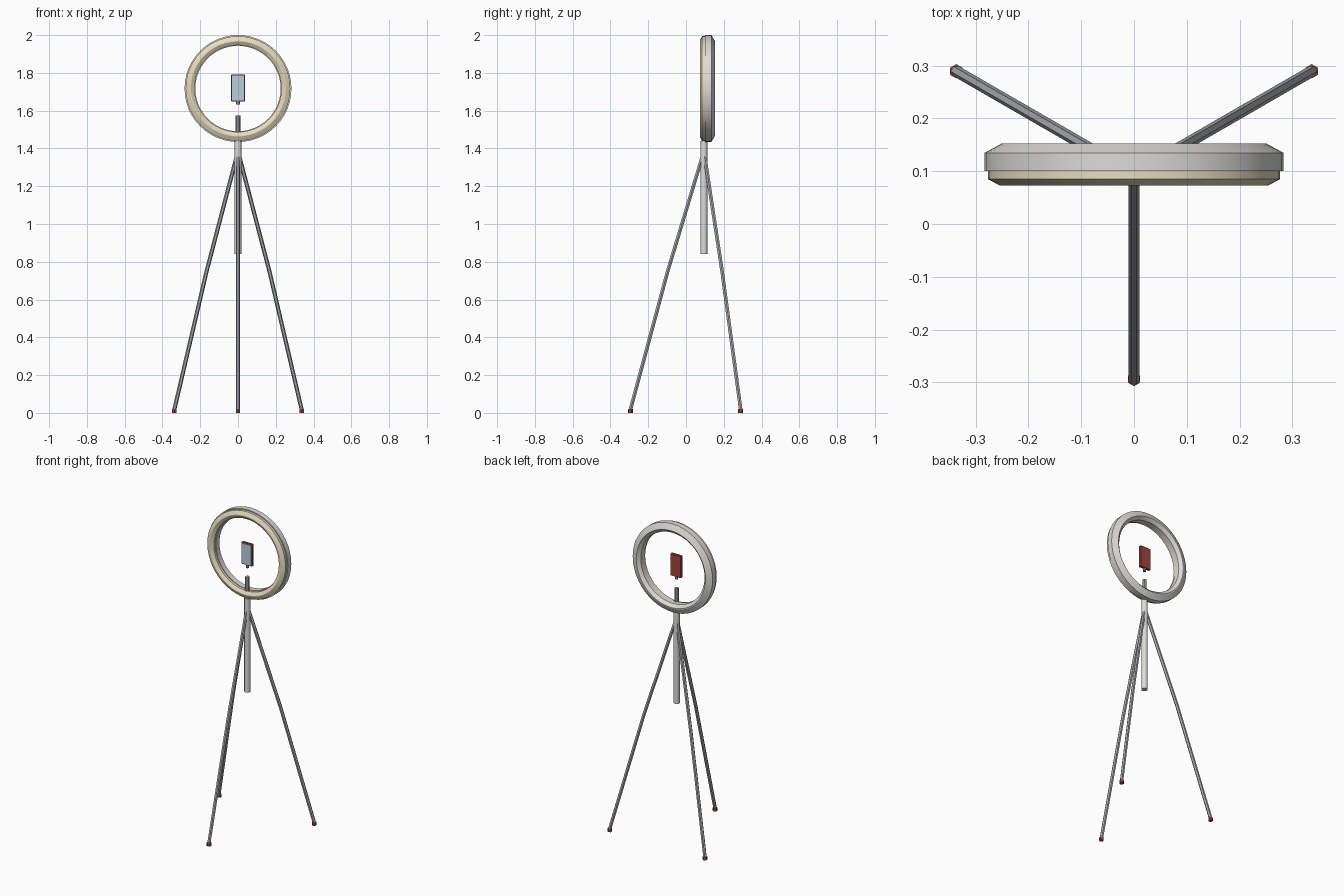
import bpy, bmesh, math
from mathutils import Vector, Matrix

if "Cube" in bpy.data.objects:
    bpy.data.objects.remove(bpy.data.objects["Cube"])

AXIS_Y = 0.095      # tripod axis
RING_Z = 1.717      # ring centre height


def material(name, rgb):
    m = bpy.data.materials.new(name)
    m.diffuse_color = (*rgb, 1)
    m.use_nodes = True
    m.node_tree.nodes["Principled BSDF"].inputs["Base Color"].default_value = m.diffuse_color
    return m


RED = material("red_rubber", (0.35, 0.06, 0.045))
CREAM = material("cream_diffuser", (0.80, 0.72, 0.53))
BLUE = material("blue_glass", (0.50, 0.62, 0.72))
STEEL = material("steel", (0.42, 0.43, 0.45))
SILVER = material("silver", (0.72, 0.71, 0.69))


def finish(bm, name, mat, smooth=None):
    bmesh.ops.recalc_face_normals(bm, faces=bm.faces)
    me = bpy.data.meshes.new(name)
    bm.to_mesh(me)
    bm.free()
    ob = bpy.data.objects.new(name, me)
    bpy.context.collection.objects.link(ob)
    me.materials.append(mat)
    if smooth:
        bpy.context.view_layer.objects.active = ob
        ob.select_set(True)
        bpy.ops.object.shade_smooth_by_angle(angle=math.radians(smooth))
        ob.select_set(False)
    return ob


def ring(name, profile, mat, steps=48):
    """Spin a closed (radius, y) profile around the ring axis."""
    bm = bmesh.new()
    loops = []
    for i in range(steps):
        a = 2 * math.pi * i / steps
        loops.append([bm.verts.new((r * math.sin(a), y, RING_Z + r * math.cos(a)))
                      for r, y in profile])
    n = len(profile)
    for i in range(steps):
        p, q = loops[i], loops[(i + 1) % steps]
        for j in range(n):
            k = (j + 1) % n
            bm.faces.new((p[j], p[k], q[k], q[j]))
    return finish(bm, name, mat, 20)


def tube(name, points, radius, mat, sides=6, smooth=None):
    """Capped prism swept through points."""
    bm = bmesh.new()
    pts = [Vector(p) for p in points]
    side = Vector((pts[-1].y - AXIS_Y, -pts[-1].x, 0))
    side = side.normalized() if side.length > 1e-4 else Vector((1, 0, 0))
    loops = []
    for i, p in enumerate(pts):
        t = (pts[min(i + 1, len(pts) - 1)] - pts[max(i - 1, 0)]).normalized()
        up = t.cross(side).normalized()
        loops.append([bm.verts.new(p + radius * (math.cos(a) * side + math.sin(a) * up))
                      for a in (2 * math.pi * k / sides for k in range(sides))])
    for p, q in zip(loops, loops[1:]):
        for j in range(sides):
            k = (j + 1) % sides
            bm.faces.new((p[j], p[k], q[k], q[j]))
    bm.faces.new(loops[0])
    bm.faces.new(loops[-1])
    return finish(bm, name, mat, smooth)


def box(name, centre, size, mat, bevel=0.0):
    bm = bmesh.new()
    bmesh.ops.create_cube(bm, size=1, matrix=Matrix.Translation(centre) @ Matrix.Diagonal((*size, 1)))
    if bevel:
        bmesh.ops.bevel(bm, geom=bm.edges[:], offset=bevel, segments=1, affect='EDGES')
    return finish(bm, name, mat)


# Ring light: cream diffuser in front, housing behind
ring("light_diffuser", [(0.277, 0.102), (0.277, 0.085), (0.254, 0.073), (0.249, 0.073),
                        (0.230, 0.085), (0.230, 0.102)], CREAM)
ring("light_housing", [(0.283, 0.100), (0.283, 0.135), (0.250, 0.153), (0.245, 0.153),
                       (0.226, 0.135), (0.226, 0.100)], SILVER)

# Centre column and the thinner neck rising through the ring
tube("centre_column", [(0, AXIS_Y, 0.84), (0, AXIS_Y, 1.44)], 0.0185, SILVER, 12, 35)
tube("neck", [(0, AXIS_Y, 1.40), (0, AXIS_Y, 1.575)], 0.0128, STEEL, 8)

# Three bent legs with rubber feet
for name, deg in (("front", -90), ("back_right", 30), ("back_left", 150)):
    d = Vector((math.cos(math.radians(deg)), math.sin(math.radians(deg)), 0))

    def at(r, z):
        return d * r + Vector((0, AXIS_Y, z))
    tube(name + "_leg", [at(0.006, 1.365), at(0.192, 0.75), at(0.389, 0.018)], 0.0108, STEEL)
    foot = at(0.389, 0)
    bm = bmesh.new()
    bmesh.ops.create_cone(bm, cap_ends=True, segments=6, radius1=0.0135, radius2=0.0135, depth=0.02,
                          matrix=Matrix.Translation(foot + Vector((0, 0, 0.010)))
                          @ Matrix.Rotation(math.radians(90), 4, 'Z'))
    # hexagon corner points sideways
    bmesh.ops.rotate(bm, cent=foot, matrix=Matrix.Rotation(math.radians(30), 3, 'Z'), verts=bm.verts)
    finish(bm, name + "_foot", RED)

# Phone in a red case, with the mounting stub below it
box("phone_case", (0, 0.097, 1.720), (0.075, 0.018, 0.142), RED, 0.003)
box("phone_screen", (0, 0.087, 1.720), (0.065, 0.006, 0.130), BLUE)
tube("phone_stub", [(0, AXIS_Y, 1.632), (0, AXIS_Y, 1.655)], 0.0095, STEEL, 8)
